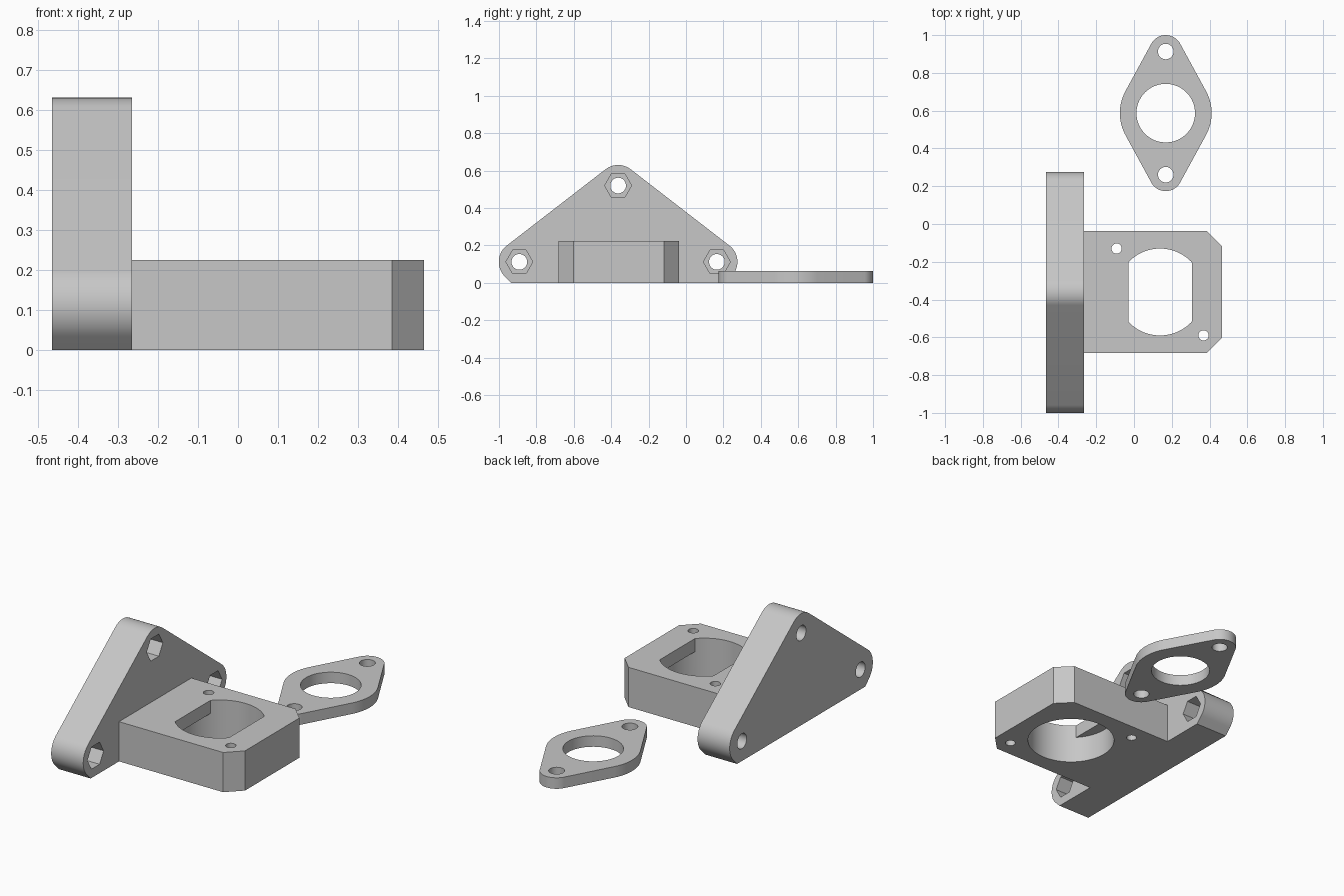
import bpy, bmesh
from math import radians, cos, sin, acos, asin, atan2, degrees
from mathutils import Vector

old = bpy.data.objects.get("Cube")
if old:
    bpy.data.objects.remove(old, do_unlink=True)

grey = bpy.data.materials.new("plain grey")
grey.use_nodes = True
grey.diffuse_color = (0.57, 0.57, 0.57, 1)
grey.node_tree.nodes["Principled BSDF"].inputs["Base Color"].default_value = grey.diffuse_color


def arc(cx, cy, r, start, end, steps=24):
    """Points along an arc, angles in degrees."""
    angles = [radians(start + (end - start) * i / steps) for i in range(steps + 1)]
    return [(cx + r * cos(a), cy + r * sin(a)) for a in angles]


def circle(cx, cy, r, steps=64):
    return arc(cx, cy, r, 0, 360, steps)[:-1]


def prism(name, outline, low, high, axis="z"):
    """Extrude a counter-clockwise outline along z (x, y) or along x (y, z)."""
    def place(p, h):
        return (p[0], p[1], h) if axis == "z" else (h, p[0], p[1])
    bm = bmesh.new()
    base = bm.faces.new([bm.verts.new(place(p, low)) for p in outline])
    top = bmesh.ops.extrude_face_region(bm, geom=[base])["geom"]
    shift = Vector(place((0, 0), high - low))
    bmesh.ops.translate(bm, vec=shift, verts=[v for v in top if isinstance(v, bmesh.types.BMVert)])
    bmesh.ops.recalc_face_normals(bm, faces=bm.faces[:])
    mesh = bpy.data.meshes.new(name)
    bm.to_mesh(mesh)
    bm.free()
    mesh.materials.append(grey)
    ob = bpy.data.objects.new(name, mesh)
    bpy.context.collection.objects.link(ob)
    return ob


def rect(x0, x1, y0, y1):
    return [(x0, y0), (x1, y0), (x1, y1), (x0, y1)]


def combine(target, tool, operation="DIFFERENCE"):
    """Apply a boolean and discard the tool."""
    mod = target.modifiers.new("boolean", "BOOLEAN")
    mod.operation, mod.solver, mod.object = operation, "EXACT", tool
    bpy.context.view_layer.update()
    result = bpy.data.meshes.new_from_object(
        target.evaluated_get(bpy.context.evaluated_depsgraph_get()))
    target.modifiers.clear()
    target.data = result
    bpy.data.objects.remove(tool, do_unlink=True)


def smooth(ob):
    bpy.ops.object.select_all(action="DESELECT")
    ob.select_set(True)
    bpy.context.view_layer.objects.active = ob
    bpy.ops.object.shade_smooth_by_angle(angle=radians(25))


# Upright triangular plate with rounded corners and flat foot
back, face = -0.465, -0.265
mid, half, low, high, r = -0.363, 0.528, 0.112, 0.52, 0.11
bolts = [(mid + half, low), (mid, high), (mid - half, low)]
slope = degrees(atan2(half, high - low))
foot = r * (2 ** 0.5) - low
outline = (arc(*bolts[0], r, -45, slope) + arc(*bolts[1], r, slope, 180 - slope)
           + arc(*bolts[2], r, 180 - slope, 225)
           + [(mid - half - foot, 0), (mid + half + foot, 0)])
bracket = prism("mounting_bracket", outline, back, face, "x")

# Horizontal block with two chamfered corners
x1, y0, y1, c = 0.465, -0.682, -0.037, 0.08
block = prism("block", [(face - 0.05, y0), (x1 - c, y0), (x1, y0 + c),
                        (x1, y1 - c), (x1 - c, y1), (face - 0.05, y1)], 0, 0.224)
combine(bracket, block, "UNION")

# Round bore that narrows to a flat-sided opening near the top
cx, cy = 0.138, -0.36
bore = prism("bore", circle(cx, cy, 0.23, 96), -0.1, 0.4)
for a, b in ((-0.4, -0.168), (0.168, 0.4)):
    combine(bore, prism("flat", rect(cx + a, cx + b, cy - 0.4, cy + 0.4), 0.15, 0.6))
combine(bracket, bore)

# Diagonal screw holes
for s in (-1, 1):
    combine(bracket, prism("screw", circle(cx + s * 0.23, cy - s * 0.23, 0.027, 32), -0.1, 0.4))

# Bolt holes with hexagonal nut pockets
for y, z in bolts:
    combine(bracket, prism("bolt", circle(y, z, 0.042, 40), back - 0.1, face + 0.1, "x"))
    combine(bracket, prism("nut", circle(y, z, 0.072, 6), face - 0.12, face + 0.1, "x"))
smooth(bracket)

# Loose diamond-shaped flange
fx, fy, big, small, reach = 0.168, 0.587, 0.243, 0.087, 0.326
t = degrees(asin((big - small) / reach))
outline = (arc(fx, fy, big, -t, t) + arc(fx, fy + reach, small, t, 180 - t)
           + arc(fx, fy, big, 180 - t, 180 + t) + arc(fx, fy - reach, small, 180 + t, 360 - t))
flange = prism("flange_plate", outline, 0, 0.062)
for dy, rad in ((0, 0.155), (reach, 0.041), (-reach, 0.041)):
    combine(flange, prism("hole", circle(fx, fy + dy, rad), -0.1, 0.2))
smooth(flange)
